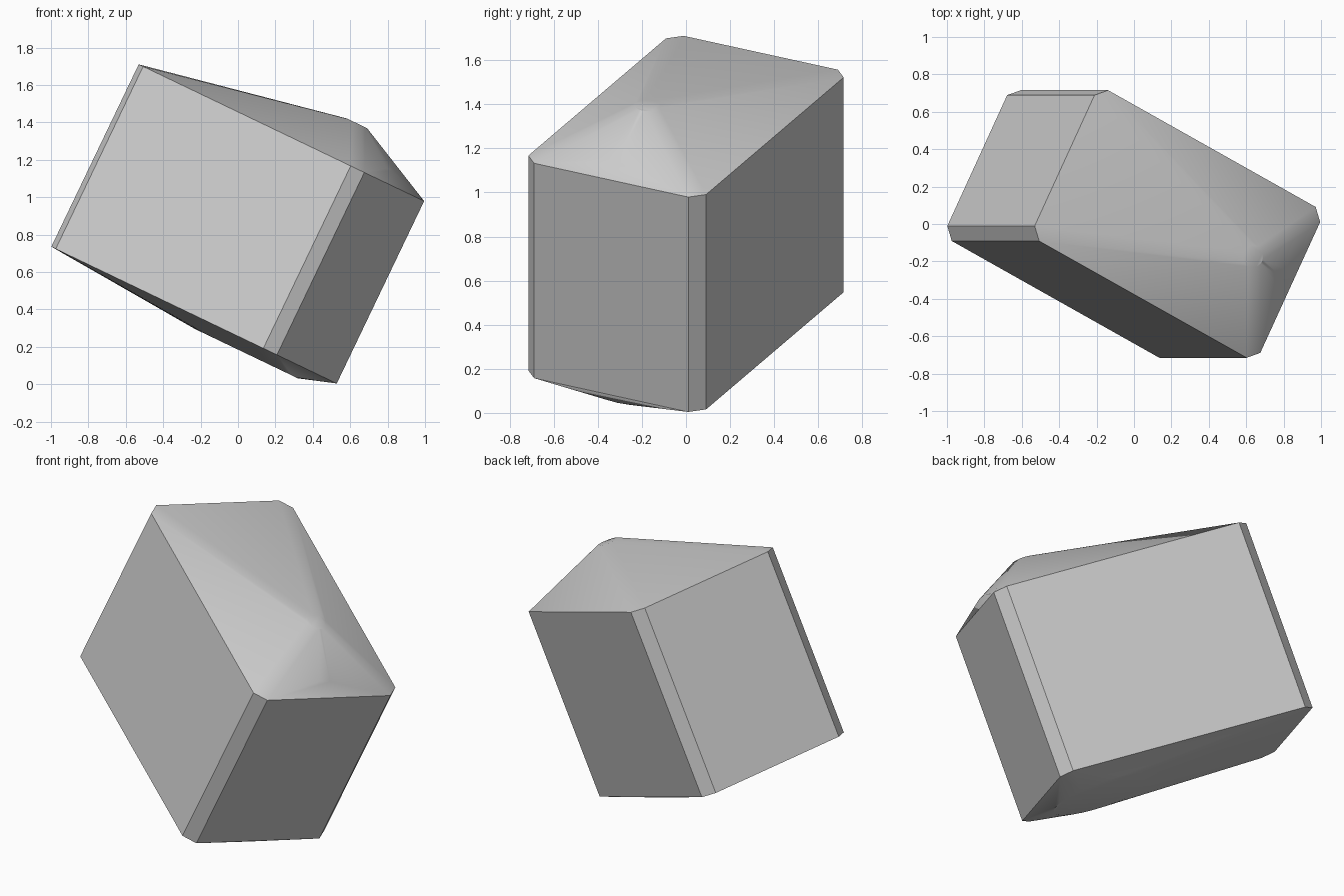
import bpy, bmesh, math
from mathutils import Matrix

if "Cube" in bpy.data.objects:
    bpy.data.objects.remove(bpy.data.objects["Cube"])

HALF_L, HALF_W, CUT, HEIGHT = 0.75, 0.452, 0.06, 1.081
HUB_X = 0.384  # off-centre hub along the long side


def ring(radius, z, sides=32):
    """Circle of points around the hub axis."""
    return [(HUB_X + radius * math.cos(2 * math.pi * i / sides),
             radius * math.sin(2 * math.pi * i / sides), z) for i in range(sides)]


def chamfered_rectangle(z):
    """Rectangle with cut corners."""
    return [(sx * x, sy * y, z) for sx in (-1, 1) for sy in (-1, 1)
            for x, y in ((HALF_L - CUT, HALF_W), (HALF_L, HALF_W - CUT))]


# Block body, shallow round base, shoulder ring and small top disc in one skin
points = (chamfered_rectangle(0) + chamfered_rectangle(HEIGHT)
          + ring(0.305, -0.065) + ring(0.315, HEIGHT + 0.073) + ring(0.06, HEIGHT + 0.22))
bm = bmesh.new()
for p in points:
    bm.verts.new(p)
hull = bmesh.ops.convex_hull(bm, input=bm.verts)
loose = {g for g in hull["geom_interior"] + hull["geom_unused"]
         if isinstance(g, bmesh.types.BMVert)}
bmesh.ops.delete(bm, geom=list(loose), context='VERTS')
bmesh.ops.dissolve_limit(bm, angle_limit=math.radians(0.5), verts=bm.verts, edges=bm.edges)
bmesh.ops.recalc_face_normals(bm, faces=bm.faces)

# Tilt and turn the block into its leaning pose
bm.transform(Matrix.Translation((-0.235, 0, 0.37))
             @ Matrix.Rotation(math.radians(25.6), 4, 'Y')
             @ Matrix.Rotation(math.radians(-26.9), 4, 'Z'))
mesh = bpy.data.meshes.new("tilted_block")
bm.to_mesh(mesh)
bm.free()

grey = bpy.data.materials.new("light_grey")
grey.diffuse_color = (0.6, 0.6, 0.6, 1)
grey.use_nodes = True
grey.node_tree.nodes["Principled BSDF"].inputs["Base Color"].default_value = grey.diffuse_color
mesh.materials.append(grey)

block = bpy.data.objects.new("tilted_block", mesh)
bpy.context.collection.objects.link(block)
bpy.context.view_layer.objects.active = block
block.select_set(True)
bpy.ops.object.shade_smooth_by_angle(angle=math.radians(30))
